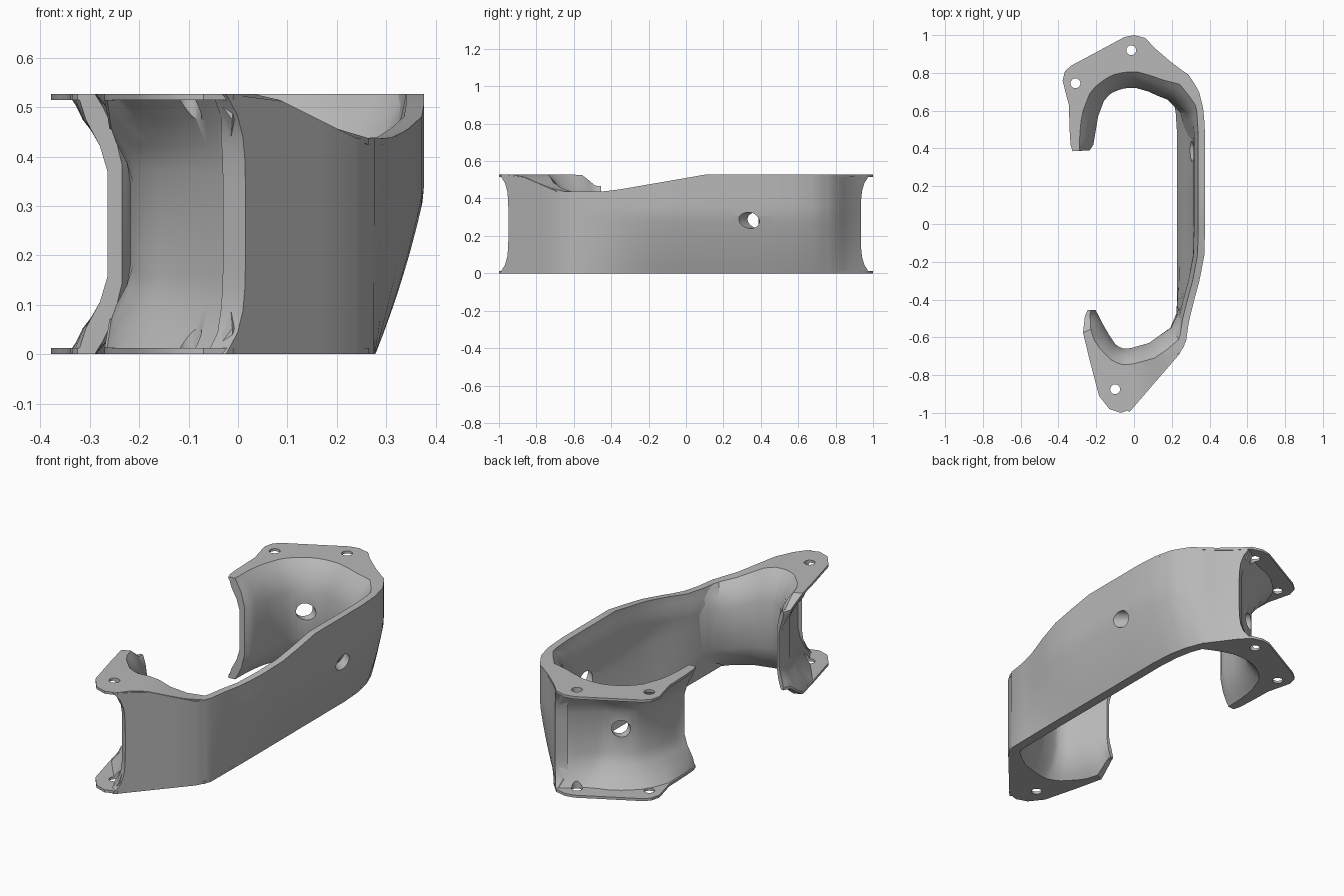
import bpy, bmesh
from mathutils import Vector

if "Cube" in bpy.data.objects:
    bpy.data.objects.remove(bpy.data.objects["Cube"])

HEIGHT, FLANGE = 0.527, 0.013

metal = bpy.data.materials.new("matte grey metal")
metal.use_nodes = True
grey = (0.48, 0.48, 0.48, 1)
metal.diffuse_color = grey
bsdf = metal.node_tree.nodes["Principled BSDF"]
bsdf.inputs["Base Color"].default_value = grey
bsdf.inputs["Roughness"].default_value = 0.6


def ramp(v, a, b):
    return min(1, max(0, (v - a) / (b - a)))


def ease(v, a, b):
    t = ramp(v, a, b)
    return t * t * (3 - 2 * t)


def top(x, y):
    """Height of the upper rim: a dip at the front outer corner."""
    return HEIGHT - 0.09 * min(ramp(x, 0.06, 0.24), ramp(y, 0.1, -0.42))


def tip(x, y):
    """Pinch of the free end of the front hook."""
    return 0.06 * ease(y, -0.58, -0.48) if x < -0.1 and y < 0 else 0


def lean(p, z):
    """Outward lean of the long wall, vertical above mid height."""
    x, y = p
    amount = 0.098 * ease(x, 0.1, 0.27) * ease(y, -0.65, -0.1)
    f = min(1, z / 0.32)
    return Vector((x + amount * f * (1.3 - 0.3 * f), y, z))


def loft(name, rings):
    """Solid skinned through closed rings, each a front run and a back run."""
    bm = bmesh.new()
    rows = [[bm.verts.new(p) for p in ring] for ring in rings]
    n = len(rows[0])
    for a, b in zip(rows, rows[1:]):
        for i in range(n):
            j = (i + 1) % n
            bm.faces.new((a[i], a[j], b[j], b[i]))
    # end caps as strips between the two runs
    for r in (rows[0], rows[-1]):
        for i in range(n // 2 - 1):
            bm.faces.new((r[i], r[i + 1], r[n - 2 - i], r[n - 1 - i]))
    bmesh.ops.triangulate(bm, faces=bm.faces)
    bmesh.ops.recalc_face_normals(bm, faces=bm.faces)
    mesh = bpy.data.meshes.new(name)
    bm.to_mesh(mesh)
    bm.free()
    mesh.materials.append(metal)
    ob = bpy.data.objects.new(name, mesh)
    bpy.context.collection.objects.link(ob)
    return ob


def subdivide(points, n):
    out = []
    for a, b in zip(points, points[1:]):
        out += [Vector(a).lerp(Vector(b), k / n) for k in range(n)]
    return out + [Vector(points[-1])]


# Long outer wall, from the front edge to the rear edge
path = subdivide([(0.015, -0.95), (0.24, -0.69), (0.275, -0.62), (0.278, -0.3),
                  (0.278, 0.1), (0.278, 0.48), (0.27, 0.6), (0.25, 0.7),
                  (0.215, 0.79), (0.1, 0.935)], 3)
last = len(path) - 1
rings = []
for i, p in enumerate(path):
    along = (path[min(i + 1, last)] - path[max(i - 1, 0)]).normalized()
    inward = Vector((-along.y, along.x, 0))
    outer, inner = [], []
    for k in range(13):
        t = k / 12
        z = t * top(*p)
        # thinner at the two rims
        width = 0.05 + 0.01 * ease(t, 0, 0.2) - 0.024 * ease(t, 0.8, 1)
        # concave end edges spread towards the flanges
        spread = 0.06 * abs(2 * t - 1) ** 5
        shift = along * spread * ((i == last) - (i == 0))
        outer.append(lean(p + shift, z))
        inner.append(lean(p, z) + inward * width + shift.to_3d())
    rings.append(outer + inner[::-1])
outer_wall = loft("outer_wall", rings)


def hook(name, panel_start, panel_end, stations):
    """Channel: curved web inside, flat panel on the pocket side, two flanges."""
    panel = Vector(panel_end) - Vector(panel_start)
    normal = Vector((-panel.y, panel.x)).normalized()
    if normal.x > 0:
        normal.negate()
    rings = []
    for s in subdivide(stations, 2):
        web, edge = s.xy, s.zw
        length = (edge - web).length
        out = (edge - web) / length
        scale = min(1, length / 0.14)
        pinch = tip(*edge)

        def at(a, t, dz=0):
            low, high = pinch, top(*edge) - pinch
            return lean(web + out * a, low + (high - low) * t + dz)

        # inner face with flared rims
        flare = [(0.085, 1), (0.06, 0.95), (0.028, 0.87), (0, 0.73)]
        flare += [(a, 1 - t) for a, t in reversed(flare)]
        face = [at(length, 1)] + [at(a * scale, t) for a, t in flare] + [at(length, 0)]
        # pocket side: flat panel, then wide fillets running out onto the flanges
        thick = 0.045 * scale
        if web.x > -0.15:
            facing = out.dot(normal)
            gap = (Vector(panel_start) - web).dot(normal)
            thick = max(thick, gap / facing) if facing > 0.1 else length
        limit = length * 0.95
        pocket = [(min(limit, thick + 0.11 * scale * f), t)
                  for f, t in ((1, 0), (0.62, 0.1), (0.22, 0.2), (0, 0.3))]
        low = [at(length, 0, FLANGE)]
        low += [at(a, t, FLANGE * (t == 0)) for a, t in pocket]
        high = [at(a, 1 - t, -FLANGE * (t == 0)) for a, t in reversed(pocket)]
        rings.append(face + low + high + [at(length, 1, -FLANGE)])
    return loft(name, rings)


# Each station: web x, y and flange outline x, y
rear_hook = hook("rear_hook", (0.04, 0.865), (-0.21, 0.62), [
    (0.25, 0.38, 0.277, 0.43), (0.225, 0.51, 0.274, 0.55), (0.21, 0.59, 0.265, 0.63),
    (0.16, 0.66, 0.21, 0.795), (0.08, 0.7, 0.115, 0.925), (0.01, 0.72, 0.06, 0.985),
    (-0.03, 0.72, 0.0, 1.0), (-0.05, 0.718, -0.05, 0.99), (-0.08, 0.71, -0.18, 0.92),
    (-0.115, 0.695, -0.33, 0.84), (-0.135, 0.68, -0.365, 0.81),
    (-0.16, 0.65, -0.378, 0.76), (-0.19, 0.57, -0.345, 0.63),
    (-0.205, 0.48, -0.34, 0.48), (-0.215, 0.42, -0.335, 0.415),
    (-0.235, 0.39, -0.325, 0.385)])
front_hook = hook("front_hook", (0.0, -0.93), (-0.21, -0.54), [
    (0.25, -0.25, 0.277, -0.35), (0.225, -0.45, 0.276, -0.54),
    (0.19, -0.55, 0.265, -0.65), (0.08, -0.63, 0.14, -0.8),
    (-0.01, -0.655, 0.03, -0.925), (-0.04, -0.66, -0.01, -0.98),
    (-0.055, -0.66, -0.07, -1.0), (-0.08, -0.65, -0.13, -0.98),
    (-0.1, -0.635, -0.185, -0.91), (-0.13, -0.59, -0.235, -0.72),
    (-0.165, -0.53, -0.27, -0.575), (-0.19, -0.48, -0.26, -0.49),
    (-0.205, -0.455, -0.245, -0.455)])


def drill(start, end, radius, parts):
    """Round hole along a line through the given parts."""
    start, end = Vector(start), Vector(end)
    axis = end - start
    bpy.ops.mesh.primitive_cylinder_add(
        vertices=32, radius=radius, depth=axis.length, location=(start + end) / 2,
        rotation=axis.to_track_quat("Z", "Y").to_euler())
    cutter = bpy.context.object
    cutter.name = "hole_cutter"
    cutter.hide_render = True
    cutter.data.materials.append(metal)
    for part in parts:
        mod = part.modifiers.new("hole", "BOOLEAN")
        mod.operation, mod.solver, mod.object = "DIFFERENCE", "EXACT", cutter
        bpy.context.view_layer.objects.active = part
        bpy.ops.object.modifier_apply(modifier=mod.name)
    bpy.data.objects.remove(cutter)


# Bolt holes through both flanges, and one slanted bore through wall and web
for x, y, part in ((-0.015, 0.92, rear_hook), (-0.31, 0.745, rear_hook),
                   (-0.1, -0.875, front_hook)):
    drill((x, y, -0.1), (x, y, 0.7), 0.026, [part])
drill((0.48, 0.25, 0.283), (-0.22, 0.794, 0.283), 0.043, [outer_wall, rear_hook])

# Smooth shading with crisp edges
bpy.ops.object.select_all(action="DESELECT")
for part in (outer_wall, rear_hook, front_hook):
    part.select_set(True)
bpy.context.view_layer.objects.active = outer_wall
bpy.ops.object.shade_smooth_by_angle(angle=0.6)
